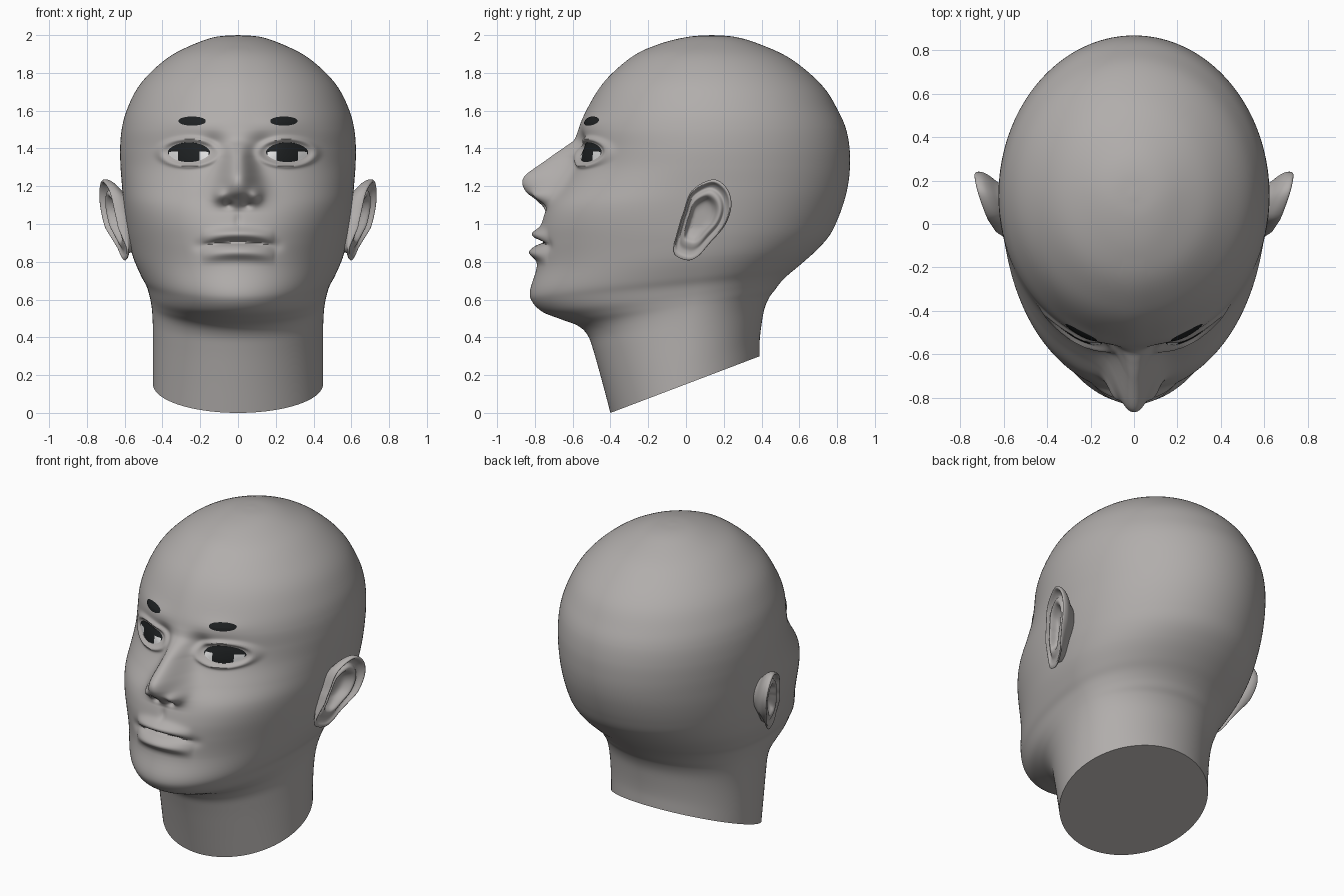
import bpy, bmesh, math
from mathutils import Vector
from mathutils.bvhtree import BVHTree

if "Cube" in bpy.data.objects:
    bpy.data.objects.remove(bpy.data.objects["Cube"])

def material(name, rgb):
    m = bpy.data.materials.new(name)
    m.diffuse_color = (*rgb, 1)
    m.use_nodes = True
    m.node_tree.nodes["Principled BSDF"].inputs["Base Color"].default_value = m.diffuse_color
    return m

SKIN = material("grey_skin", (0.44, 0.42, 0.41))
DARK = material("dark_eye", (0.013, 0.015, 0.016))
WHITE = material("eye_white", (0.75, 0.75, 0.75))

def finish(bm, name, mats, angle=60):
    me = bpy.data.meshes.new(name)
    bm.to_mesh(me)
    bm.free()
    ob = bpy.data.objects.new(name, me)
    bpy.context.collection.objects.link(ob)
    for m in mats:
        me.materials.append(m)
    bpy.ops.object.select_all(action='DESELECT')
    ob.select_set(True)
    bpy.context.view_layer.objects.active = ob
    bpy.ops.object.shade_smooth_by_angle(angle=math.radians(angle))
    return ob

def spline(pts, steps, closed=False):
    """Catmull-Rom samples; steps(i) gives the samples in segment i."""
    n = len(pts)
    P = [Vector(p) for p in pts]
    def at(i):
        if closed:
            return P[i % n]
        if i < 0:
            return 2 * P[0] - P[1]
        if i >= n:
            return 2 * P[-1] - P[-2]
        return P[i]
    out = []
    for i in range(n if closed else n - 1):
        a, b, c, d = (at(i + k) for k in (-1, 0, 1, 2))
        k = steps(i)
        for j in range(k):
            t = j / k
            out.append(0.5 * (2 * b + (c - a) * t + (2 * a - 5 * b + 4 * c - d) * t * t
                              + (3 * b - a - 3 * c + d) * t ** 3))
    return out

def lerp_table(tab, v):
    if v <= tab[0][0] or v >= tab[-1][0]:
        return tab[0][1] if v <= tab[0][0] else tab[-1][1]
    for (a, p), (b, q) in zip(tab, tab[1:]):
        if v <= b:
            t = (v - a) / (b - a)
            return p + (q - p) * t

def gauss(v, c, s):
    return math.exp(-((v - c) / s) ** 2)

# Head sections: front y, front z, back y, back z, half width
ROWS = [(-.40, 0, .39, .30, .45), (-.445, .17, .39, .38, .45), (-.49, .33, .40, .47, .45),
        (-.52, .41, .415, .55, .452), (-.57, .46, .44, .61, .456), (-.66, .495, .47, .65, .462),
        (-.76, .535, .50, .69, .472), (-.815, .59, .54, .73, .487), (-.825, .65, .60, .78, .515),
        (-.79, .77, .69, .86, .555), (-.78, .90, .76, .94, .58), (-.765, 1.0, .805, 1.03, .595),
        (-.73, 1.1, .84, 1.13, .607), (-.66, 1.2, .86, 1.22, .615), (-.60, 1.3, .868, 1.31, .622),
        (-.575, 1.4, .865, 1.41, .624), (-.565, 1.5, .845, 1.51, .615), (-.525, 1.6, .805, 1.6, .59),
        (-.455, 1.72, .74, 1.71, .535), (-.375, 1.81, .64, 1.81, .455), (-.26, 1.90, .52, 1.895, .345),
        (-.12, 1.96, .36, 1.963, .21), (.02, 1.992, .25, 1.992, .11), (.135, 2.0, .137, 2.0, 0)]

NOSE = spline([(1.065, 0), (1.09, .02), (1.13, .085), (1.17, .165), (1.22, .22), (1.27, .222),
               (1.354, .135), (1.41, .065), (1.45, .018), (1.52, 0)], lambda i: 5)
NOSE_W = [(1.07, .115), (1.13, .12), (1.2, .105), (1.27, .085), (1.35, .068), (1.45, .065)]

def features(x, z):
    """Forward push of the face at a point: nose, lips, eyelids."""
    x = abs(x)
    d = max(lerp_table(NOSE, z), 0) * math.exp(-(x / lerp_table(NOSE_W, z)) ** 2.3)
    d += .04 * gauss(x, .095, .033) * gauss(z, 1.15, .035)          # nostril wings
    d -= .03 * gauss(x, .05, .022) * gauss(z, 1.10, .018)           # nostrils
    zc = .905 - .5 * x * x                                          # mouth line
    m = max(0, 1 - (x / .195) ** 2) ** .8
    d += m * (.042 * gauss(z, zc + .043, .03) + .048 * gauss(z, zc - .055, .035)
              - .035 * gauss(z, zc, .013))
    d -= .012 * gauss(x, .2, .035) * gauss(z, .885, .03)            # mouth corners
    d -= .010 * gauss(x, 0, .02) * gauss(z, 1.02, .035)             # philtrum
    d -= .028 * gauss(x, .13, .06) * gauss(z, 1.42, .055)           # inner eye sockets
    d += .012 * gauss(x, .22, .13) * gauss(z, 1.53, .045)           # brow ridge
    e = math.hypot((x - .26) / .115, (z - 1.378) / .055)
    d += .020 * gauss(e, 1.3, .22) - .006 * gauss(e, 0, .8)         # eyelids
    return d

# Head and neck in one loft
HALF = 130
angles = [math.pi * (i / HALF) ** 1.4 for i in range(HALF + 1)]
angles += [-a for a in reversed(angles[1:-1])]
bm = bmesh.new()
rings = []
for fy, fz, by, bz, w in spline(ROWS, lambda i: 14 if 9 <= i <= 15 else 5):
    s = min(max((bz - .3) / .9, 0), 1)
    yc = .13 * s * s * (3 - 2 * s)
    ef = 2 / (2 + .2 * gauss(fz, 1.08, .17))
    ring = []
    for a in angles:
        sn, cs = math.sin(a), math.cos(a)
        if cs > 0:
            x = w * math.copysign(abs(sn) ** ef, sn)
            y = yc + (fy - yc) * cs ** ef
        else:
            x, y = w * sn, yc - (by - yc) * cs
        z = fz + (bz - fz) * (y - fy) / (by - fy)
        if y < -.2 and z > .7:
            y -= features(x, z)
        ring.append(bm.verts.new((x, y, z)))
    rings.append(ring)
n = len(angles)
for r, q in zip(rings, rings[1:]):
    for i in range(n):
        j = (i + 1) % n
        bm.faces.new((r[i], r[j], q[j], q[i]))
pole = bm.verts.new((0, .136, 2.0))
for i in range(n):
    bm.faces.new((rings[-1][i], rings[-1][(i + 1) % n], pole))
bm.faces.new(rings[0])
bmesh.ops.recalc_face_normals(bm, faces=bm.faces)
tree = BVHTree.FromBMesh(bm)
finish(bm, "head_and_neck", [SKIN])

# Ears: outline in side view, then rings from concha over the rim to the back
OUTLINE = spline([(0, .81), (-.065, .855), (-.035, 1.0), (-.015, 1.06), (.03, 1.175), (.14, 1.235),
                  (.215, 1.19), (.24, 1.10), (.207, .995), (.127, .90), (.06, .827)],
                 lambda i: 6, True)
SECTION = spline([(.03, -.035), (.3, -.033), (.46, -.02), (.58, .018), (.68, .02), (.78, .0),
                  (.87, .01), (.94, .034), (1, .026), (.99, 0), (.9, -.025), (.7, -.06), (.5, -.12)],
                 lambda i: 4)
for side, label in ((1, "left"), (-1, "right")):
    bm = bmesh.new()
    rings = []
    for r, h in SECTION:
        ring = []
        for oy, oz in OUTLINE:
            y, z = .07 + (oy - .07) * r, 1.03 + (oz - 1.03) * r
            lobe = min(max((z - .83) / .15, .25), 1)        # lobe has flatter relief
            x = .632 + .3 * (y - .06) + .12 * (z - 1.0) + h * (lobe if h > -.04 else 1)
            ring.append(bm.verts.new((side * x, y, z)))
        rings.append(ring)
    n = len(OUTLINE)
    for r, q in zip(rings, rings[1:]):
        for i in range(n):
            j = (i + 1) % n
            bm.faces.new((r[i], r[j], q[j], q[i]))
    bm.faces.new(rings[0])
    bm.faces.new(rings[-1])
    bmesh.ops.recalc_face_normals(bm, faces=bm.faces)
    finish(bm, label + "_ear", [SKIN], 80)

def patch(name, cx, cz, hw, hh, power, offset, bulge, mats, rule):
    """Thin lens-shaped plate laid on the face."""
    bm = bmesh.new()
    N, M = 40, 20
    grid = []
    for i in range(N + 1):
        a = -math.cos(math.pi * (.02 + .96 * i / N))
        col = []
        for j in range(M + 1):
            b = 2 * j / M - 1
            h = (1 - a * a) ** power
            x, z = cx + hw * a, cz + hh * b * h
            hit = tree.ray_cast(Vector((x, -2, z)), Vector((0, 1, 0)))[0]
            lift = offset + bulge * max(0, 1 - a * a) * (1 - b * b)
            col.append(bm.verts.new((x, hit.y - lift, z)))
        grid.append((a, col))
    for (a, c), (a2, d) in zip(grid, grid[1:]):
        for j in range(M):
            f = bm.faces.new((c[j], d[j], d[j + 1], c[j + 1]))
            f.material_index = rule((a + a2) / 2, (2 * j + 1) / M - 1)
    bm.normal_update()
    for f in bm.faces:
        if f.normal.y > 0:
            f.normal_flip()
    finish(bm, name, mats)

# Eyes and eyebrows
for side, label in ((1, "left"), (-1, "right")):
    patch(label + "_eye", side * .26, 1.38, .112, .052, .6, .005, .012, [DARK, WHITE],
          lambda a, b: 1 if .5 < abs(a) < .93 and b < .1 else 0)
    patch(label + "_eyebrow", side * .243, 1.545, .072, .024, .45, .005, .002, [DARK],
          lambda a, b: 0)
